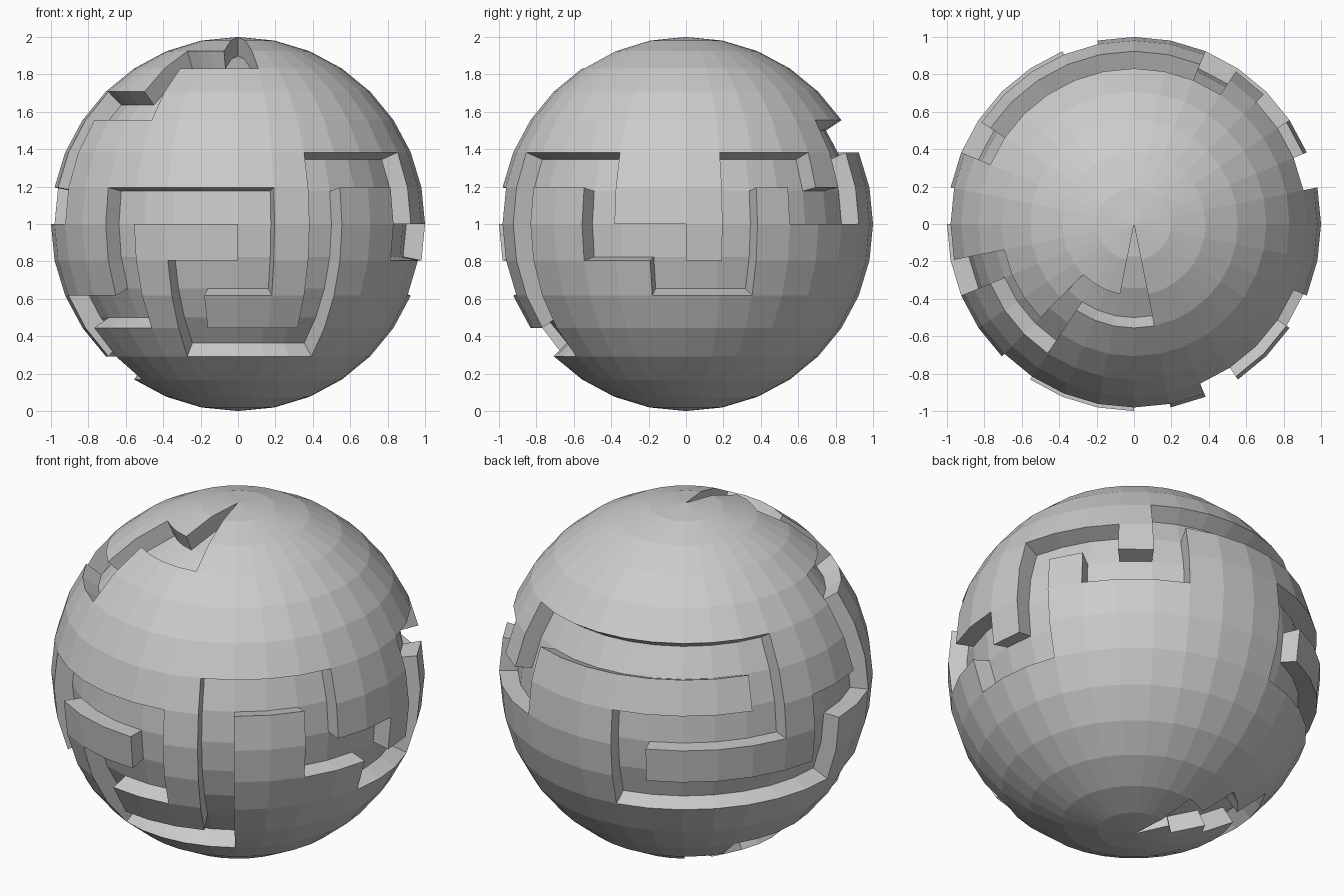
import bpy, bmesh
from math import sin, cos, pi

# Remove the default cube only
old = bpy.data.objects.get("Cube")
if old:
    bpy.data.objects.remove(old, do_unlink=True)

SEGMENTS, RINGS = 32, 16
OUTER, INNER = 1.0, 0.9

# Corners of the winding groove, as (column, row) cells of the ball,
# running from the top pole around the ball to the bottom pole
CORNERS = [
    (-1, 1), (-1, 0), (0, 0), (0, 2), (-4, 2), (-4, 4), (-7, 4), (-7, 7),
    (-9, 7), (-9, 9), (-15, 9), (-15, 7), (-11, 7), (-11, 5), (-19, 5),
    (-19, 7), (-21, 7), (-21, 6), (-23, 6), (-23, 9), (-25, 9), (-25, 8),
    (-27, 8), (-27, 6), (-30, 6), (-30, 11), (-34, 11), (-34, 9), (-32, 9),
    (-32, 7), (-36, 7), (-36, 10), (-39, 10), (-39, 12), (-43, 12),
    (-43, 13), (-45, 13), (-44, 13), (-44, 14), (-47, 14), (-47, 15),
    (-46, 15),
]


def groove_cells(corners):
    """All cells passed when walking straight from corner to corner."""
    cells = set()
    for (c0, r0), (c1, r1) in zip(corners, corners[1:]):
        for c in range(min(c0, c1), max(c0, c1) + 1):
            for r in range(min(r0, r1), max(r0, r1) + 1):
                cells.add((c % SEGMENTS, r))
    return cells


groove = groove_cells(CORNERS)
bm = bmesh.new()
cache = {}


def point(col, ring, radius):
    """Shared vertex on the inner or outer ball; poles collapse to one."""
    col = 0 if ring in (0, RINGS) else col % SEGMENTS
    key = (col, ring, radius)
    if key not in cache:
        turn, tilt = 2 * pi * col / SEGMENTS, pi * ring / RINGS
        cache[key] = bm.verts.new((radius * sin(tilt) * sin(turn),
                                   -radius * sin(tilt) * cos(turn),
                                   OUTER + radius * cos(tilt)))
    return cache[key]


def face(*verts):
    """Polygon without the doubled corners found at the poles."""
    bm.faces.new(list(dict.fromkeys(verts)))


def wall(a, b):
    """Groove side between two grid points."""
    face(point(*a, OUTER), point(*b, OUTER),
         point(*b, INNER), point(*a, INNER))


for col in range(SEGMENTS):
    for row in range(RINGS):
        # Ball surface or groove floor
        sunk = (col, row) in groove
        level = INNER if sunk else OUTER
        face(point(col, row, level), point(col, row + 1, level),
             point(col + 1, row + 1, level), point(col + 1, row, level))
        # Groove sides wherever the level changes
        if sunk != (((col + 1) % SEGMENTS, row) in groove):
            wall((col + 1, row), (col + 1, row + 1))
        if row + 1 < RINGS and sunk != ((col, row + 1) in groove):
            wall((col, row + 1), (col + 1, row + 1))

bmesh.ops.recalc_face_normals(bm, faces=bm.faces[:])
mesh = bpy.data.meshes.new("grooved_ball")
bm.to_mesh(mesh)
bm.free()

# Single plain grey
grey = bpy.data.materials.new("light_grey")
grey.use_nodes = True
colour = (0.6, 0.6, 0.6, 1)
grey.diffuse_color = colour
for node in grey.node_tree.nodes:
    if node.type == 'BSDF_PRINCIPLED':
        node.inputs["Base Color"].default_value = colour
mesh.materials.append(grey)

ball = bpy.data.objects.new("grooved_ball", mesh)
bpy.context.collection.objects.link(ball)
